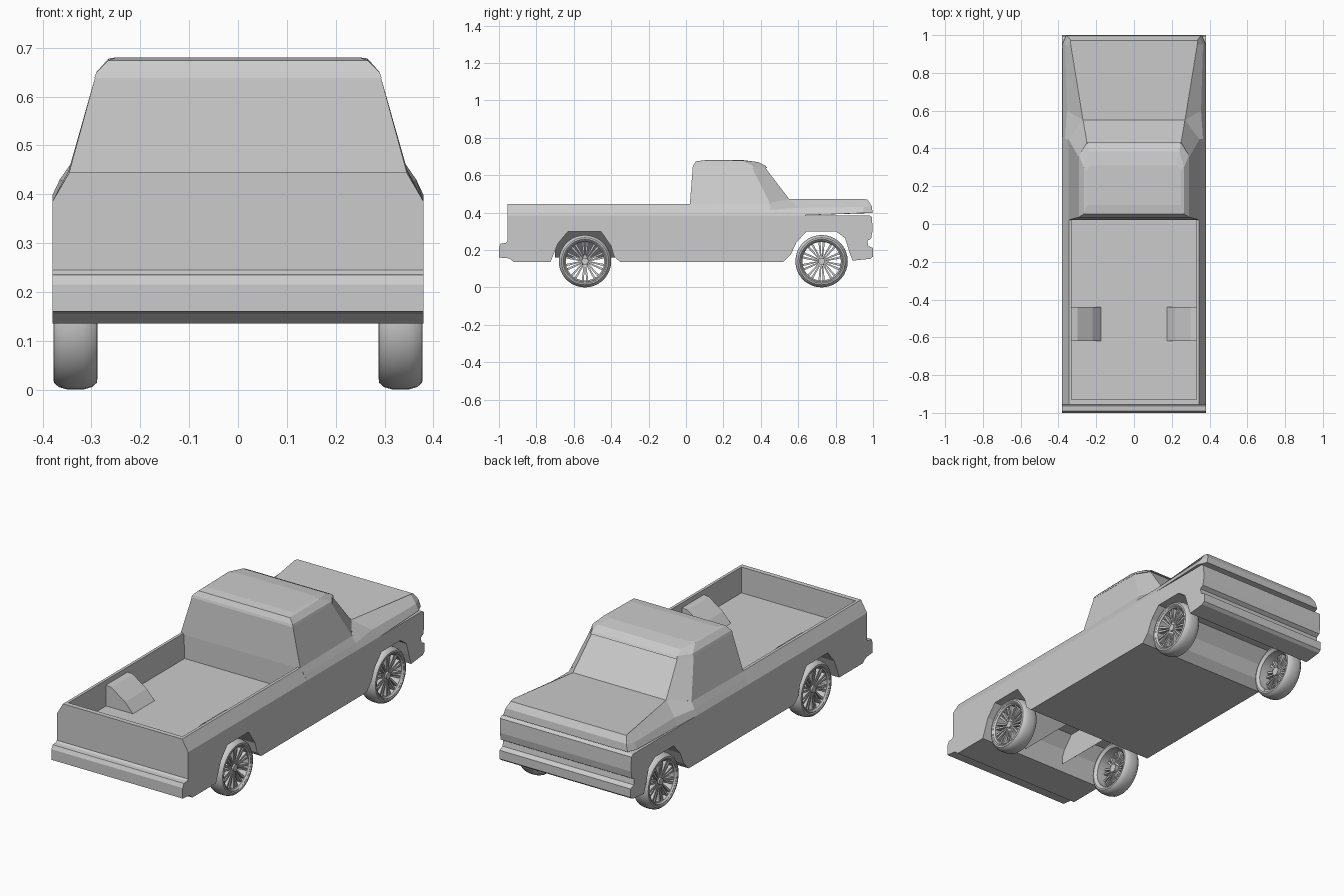
import bpy, bmesh, math
from mathutils import Matrix

if "Cube" in bpy.data.objects:
    bpy.data.objects.remove(bpy.data.objects["Cube"])


def finish(name, bm, smooth=False):
    bmesh.ops.recalc_face_normals(bm, faces=bm.faces)
    me = bpy.data.meshes.new(name)
    bm.to_mesh(me)
    bm.free()
    ob = bpy.data.objects.new(name, me)
    bpy.context.collection.objects.link(ob)
    if smooth:
        bpy.context.view_layer.objects.active = ob
        ob.select_set(True)
        bpy.ops.object.shade_smooth_by_angle(angle=math.radians(35))
        ob.select_set(False)
    return ob


def bridge(bm, rings, caps=True, closed=False):
    """Join matching rings of points with quads."""
    vs = [[bm.verts.new(p) for p in r] for r in rings]
    n = len(vs[0])
    pairs = list(zip(vs, vs[1:])) + ([(vs[-1], vs[0])] if closed else [])
    for a, b in pairs:
        for i in range(n):
            j = (i + 1) % n
            bm.faces.new((a[i], a[j], b[j], b[i]))
    if caps:
        bm.faces.new(vs[0])
        bm.faces.new(vs[-1])


def prism(name, pts, axis, lo, hi):
    """Extrude a yz profile along x, or an xz profile along y."""
    bm = bmesh.new()
    place = (lambda p, t: (t, p[0], p[1])) if axis == 'x' else (lambda p, t: (p[0], t, p[1]))
    bridge(bm, [[place(p, t) for p in pts] for t in (lo, hi)])
    return finish(name, bm)


def loft(name, halves):
    """Loft half outlines, mirrored across x."""
    bm = bmesh.new()
    bridge(bm, [h + [(-x, y, z) for x, y, z in reversed(h)] for h in halves])
    return finish(name, bm)


# Lower body: one side profile with bumpers and wheel arches
prism("lower_body", [
    (-.955, .31), (-.955, .245), (-.965, .237), (-.99, .235), (-1, .215), (-1, .16),
    (-.945, .155), (-.92, .135), (-.725, .135), (-.685, .235), (-.63, .30), (-.455, .30),
    (-.40, .22), (-.385, .165), (-.35, .135), (.52, .135), (.56, .175), (.59, .24),
    (.645, .30), (.80, .30), (.85, .265), (.87, .20), (.89, .143), (.985, .153), (1, .165),
    (1, .21), (.975, .222), (.97, .25), (.99, .262), (.997, .30), (.995, .375), (.98, .385),
    (.03, .385), (.03, .31)], 'x', -.38, .38)

# Bed rails, wheel housings in the bed and the sloped liners under them
for s, side in ((1, "right"), (-1, "left")):
    rail = [(.38, .31), (.38, .385), (.345, .445), (.33, .445), (.33, .31)]
    prism("bed_rail_" + side, [(s * x, z) for x, z in rail], 'y', -.955, .03)
    housing = [(.335, .31), (.335, .42), (.30, .415), (.22, .36), (.175, .31)]
    prism("bed_wheel_housing_" + side, [(s * x, z) for x, z in housing], 'y', -.62, -.44)
    liner = [(.28, .302), (.12, .302), (.12, .16)]
    prism("rear_wheel_liner_" + side, [(s * x, z) for x, z in liner], 'y', -.70, -.38)

prism("tailgate", [(-.955, .31), (-.955, .445), (-.93, .445), (-.93, .31)], 'x', -.345, .345)

# Hood and belt line, with a thin gap above the grille
loft("hood", [
    [(.38, .025, .385), (.38, .45, .385), (.38, .62, .385), (.38, .95, .398), (.36, .998, .398)],
    [(.365, .025, .412), (.365, .45, .415), (.355, .60, .425), (.365, .95, .43), (.35, .993, .435)],
    [(.345, .025, .445), (.345, .45, .452), (.27, .55, .474), (.335, .95, .473), (.335, .972, .468)]])

# Cab: pillars and glass as one faceted shell with chamfered front corners
loft("cab", [
    [(.347, .02, .44), (.347, .45, .448), (.27, .552, .472)],
    [(.293, .036, .638), (.293, .355, .638), (.248, .425, .638)]])

# Roof cap with a slight lip over the windows
loft("roof", [
    [(.294, .034, .638), (.294, .36, .638), (.25, .434, .638)],
    [(.29, .038, .65), (.29, .36, .65), (.247, .425, .65)],
    [(.265, .052, .674), (.265, .30, .678), (.24, .385, .67)],
    [(.25, .10, .68), (.25, .29, .68), (.225, .31, .68)]])


def lathe(bm, profile, steps, closed):
    rings = []
    for i in range(steps):
        a = 2 * math.pi * i / steps
        rings.append([(x, r * math.cos(a), r * math.sin(a)) for x, r in profile])
    bridge(bm, rings, caps=False, closed=True)


def wheel(name, s, y):
    move = Matrix.Translation((s * .333, y, .14)) @ Matrix.Diagonal((s, 1, 1, 1))
    # Tyre
    bm = bmesh.new()
    lathe(bm, [(-.038, .108), (-.045, .118), (-.044, .126), (-.034, .135), (-.016, .14), (.016, .14),
               (.034, .135), (.044, .126), (.045, .118), (.038, .108)], 36, True)
    bm.transform(move)
    finish(name + "_tyre", bm, True)
    # Rim ring, hub and split spokes
    bm = bmesh.new()
    lathe(bm, [(-.040, .110), (.040, .116), (.042, .110), (.034, .103), (-.034, .103)], 36, True)
    bmesh.ops.create_cone(bm, cap_ends=True, segments=20, radius1=.022, radius2=.018, depth=.05,
                          matrix=Matrix.Translation((.006, 0, 0)) @ Matrix.Rotation(math.pi / 2, 4, 'Y'))
    for i in range(10):
        turn = Matrix.Rotation(2 * math.pi * i / 10, 3, 'X')
        for side in (-1, 1):
            rings = []
            for r, c, w, x in ((.012, .003, .003, .022), (.106, .012, .006, .032)):
                c *= side
                rings.append([turn @ p for p in (Matrix(((x - .022, c - w, r), (x, c - w, r),
                                                         (x, c + w, r), (x - .022, c + w, r))))])
            bridge(bm, rings)
    bm.transform(move)
    finish(name + "_rim", bm, True)


for end, y in (("tail", -.54), ("nose", .725)):
    for s, side in ((1, "right"), (-1, "left")):
        wheel(f"{end}_wheel_{side}", s, y)
